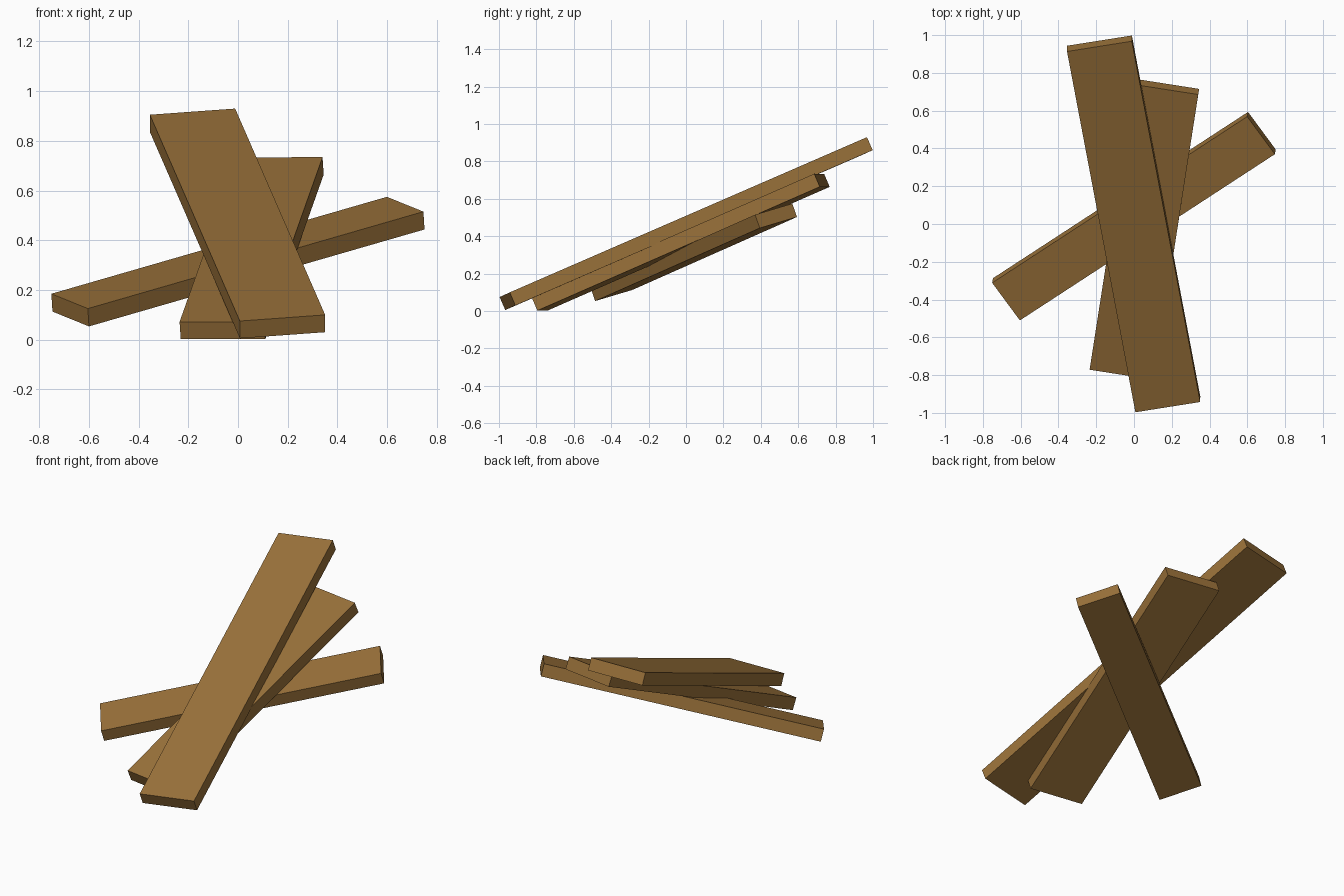
import bpy, bmesh
from mathutils import Vector, Matrix

if "Cube" in bpy.data.objects:
    bpy.data.objects.remove(bpy.data.objects["Cube"])

wood = bpy.data.materials.new("brown wood")
wood.diffuse_color = (0.32, 0.165, 0.042, 1)
wood.use_nodes = True
wood.node_tree.nodes["Principled BSDF"].inputs["Base Color"].default_value = wood.diffuse_color
THICK = 0.076


def plank(name, top_centre, length, width):
    """Box plank given by its top face centre and its length and width vectors."""
    l = Vector(length)
    w = Vector(width)
    y = l.normalized()
    wl = w.length
    x = (w - y * w.dot(y)).normalized()
    z = x.cross(y)
    centre = Vector(top_centre) - z * THICK / 2
    rot = Matrix((x, y, z)).transposed().to_4x4()
    bm = bmesh.new()
    bmesh.ops.create_cube(bm, size=1, matrix=Matrix.Diagonal((wl, l.length, THICK, 1)))
    mesh = bpy.data.meshes.new(name)
    bm.to_mesh(mesh)
    bm.free()
    mesh.materials.append(wood)
    obj = bpy.data.objects.new(name, mesh)
    obj.matrix_world = Matrix.Translation(centre) @ rot
    bpy.context.collection.objects.link(obj)


# three loose planks leaning on one another
plank("top_plank", (-0.002, -0.0145, 0.5025), (-0.362, 1.91, 0.83), (0.343, 0.055, 0.025))
plank("middle_plank", (0.0525, -0.043, 0.403), (0.235, 1.51, 0.662), (0.34, -0.054, 0))
plank("bottom_plank", (-0.0025, 0.029, 0.35), (1.35, 0.88, 0.39), (0.145, -0.2, -0.06))
